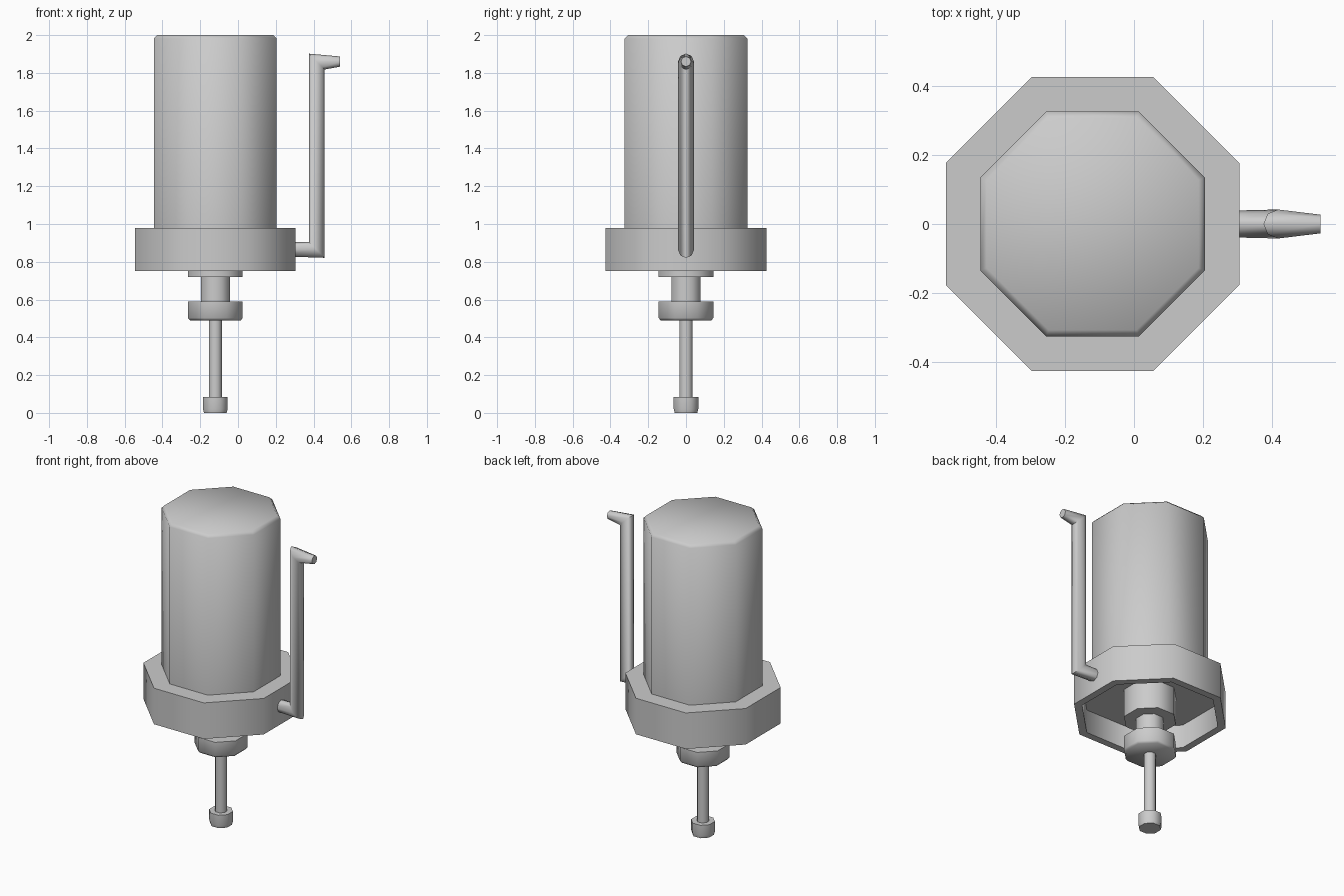
import bpy, bmesh, math
from mathutils import Vector

if "Cube" in bpy.data.objects:
    bpy.data.objects.remove(bpy.data.objects["Cube"])

CX = -0.12   # shared axis of the turned parts
SIDES = 8


def finish(name, bm):
    bmesh.ops.recalc_face_normals(bm, faces=bm.faces)
    mesh = bpy.data.meshes.new(name)
    bm.to_mesh(mesh)
    bm.free()
    ob = bpy.data.objects.new(name, mesh)
    bpy.context.collection.objects.link(ob)
    bpy.ops.object.select_all(action='DESELECT')
    bpy.context.view_layer.objects.active = ob
    ob.select_set(True)
    bpy.ops.object.shade_smooth_by_angle(angle=math.radians(60))
    return ob


def bridge(bm, a, b):
    for i in range(SIDES):
        j = (i + 1) % SIDES
        bm.faces.new((a[i], a[j], b[j], b[i]))


def turned(name, profile, cap_top=True, cap_bottom=True):
    """Octagonal turned part; profile holds (half width across flats, z)."""
    bm = bmesh.new()
    rings = []
    for half, z in profile:
        r = half / math.cos(math.pi / SIDES)
        rings.append([bm.verts.new((CX + r * math.cos((i + .5) * math.tau / SIDES),
                                    r * math.sin((i + .5) * math.tau / SIDES), z))
                      for i in range(SIDES)])
    for a, b in zip(rings, rings[1:]):
        bridge(bm, a, b)
    if cap_top:
        bm.faces.new(rings[0])
    if cap_bottom:
        bm.faces.new(rings[-1])
    return finish(name, bm)


def bent_tube(name, stations):
    """Tube in the xz plane; stations hold (x, z, tilted ring axis, half width)."""
    bm = bmesh.new()
    rings = []
    for x, z, axis, r in stations:
        u = Vector((axis[0], 0, axis[1])) * r
        ring = []
        for i in range(SIDES):
            a = i * math.tau / SIDES
            ring.append(bm.verts.new(Vector((x, 0, z)) + u * math.cos(a)
                                     + Vector((0, r * math.sin(a), 0))))
        rings.append(ring)
    for a, b in zip(rings, rings[1:]):
        bridge(bm, a, b)
    bm.faces.new(rings[0])
    bm.faces.new(rings[-1])
    return finish(name, bm)


# Main cylinder with chamfered top
turned("main_cylinder", [(.307, 2), (.325, 1.982), (.325, .98)], cap_bottom=False)

# Collar, hollow underneath
turned("collar", [(.325, .98), (.425, .98), (.425, .75), (.38, .75), (.38, .90)],
       cap_top=False)

# Spindle: hub, neck, lower disc, rod and foot
turned("upper_hub", [(.145, .90), (.145, .72)], cap_top=False)
turned("neck", [(.077, .72), (.077, .59)], False, False)
turned("lower_disc", [(.145, .59), (.145, .503), (.135, .49)])
turned("rod", [(.034, .49), (.034, .085)], False, False)
turned("foot", [(.065, .085), (.065, .02), (.06, 0)])

# Side handle: mitred elbows and a tapered tip
bent_tube("side_handle", [(.25, .866, (0, 1), .038),
                          (.417, .863, (-1, 1), .042),
                          (.417, 1.86, (-1, 1), .042),
                          (.54, 1.86, (0, 1), .027)])
